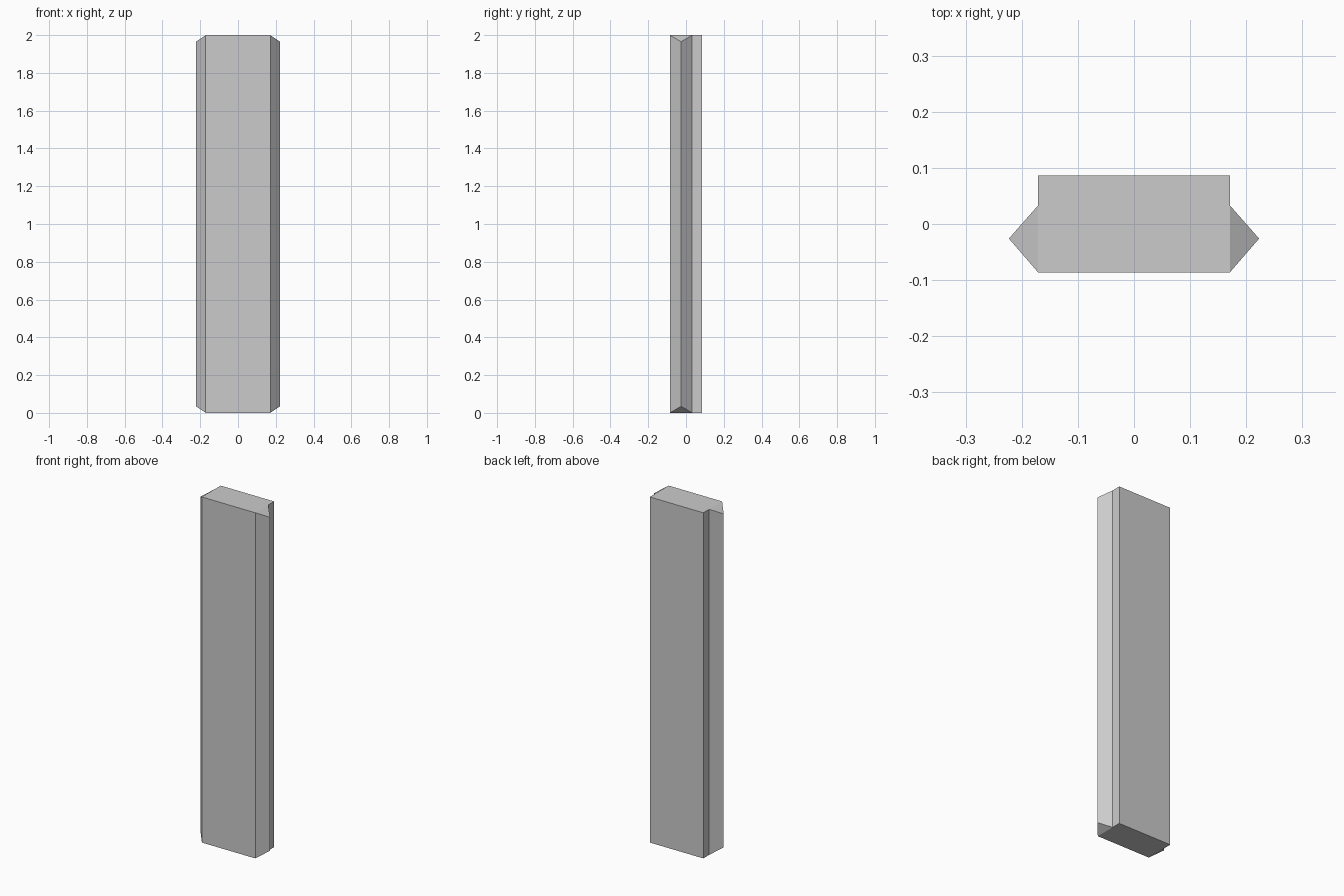
import bpy
import bmesh

if "Cube" in bpy.data.objects:
    bpy.data.objects.remove(bpy.data.objects["Cube"])

HX, HY, H = 0.171, 0.086, 2.0


def finish(name, bm):
    bmesh.ops.recalc_face_normals(bm, faces=bm.faces[:])
    mesh = bpy.data.meshes.new(name)
    bm.to_mesh(mesh)
    bm.free()
    obj = bpy.data.objects.new(name, mesh)
    bpy.context.collection.objects.link(obj)
    return obj


# Main rectangular plank
bm = bmesh.new()
bmesh.ops.create_cube(bm, size=1)
bmesh.ops.scale(bm, vec=(2 * HX, 2 * HY, H), verts=bm.verts)
bmesh.ops.translate(bm, vec=(0, 0, H / 2), verts=bm.verts)
finish("plank", bm)

# Triangular side ridge: (x, y, end inset), pointed edge stops short of both ends
profile = [(HX, -HY, 0), (0.223, -0.026, 0.035), (HX, 0.033, 0)]
bm = bmesh.new()
low = [bm.verts.new((x, y, inset)) for x, y, inset in profile]
high = [bm.verts.new((x, y, H - inset)) for x, y, inset in profile]
bm.faces.new(low)
bm.faces.new(high)
for i in range(3):
    j = (i + 1) % 3
    bm.faces.new((low[i], low[j], high[j], high[i]))
ridge = finish("side_ridges", bm)

# Matching ridge on the opposite side
mirror = ridge.modifiers.new("Mirror", 'MIRROR')
mirror.use_axis = (True, False, False)
mirror.use_mirror_merge = False
